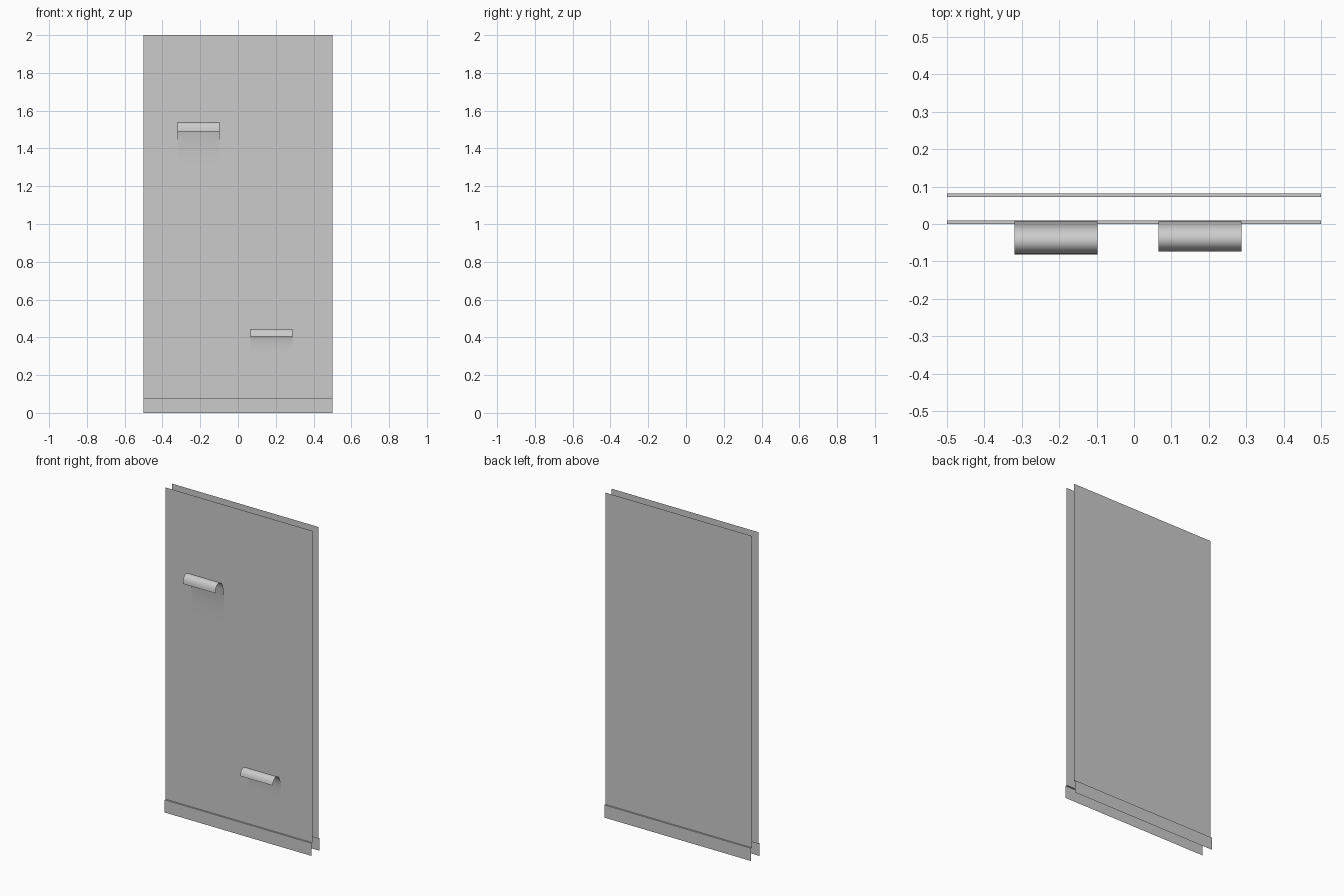
import bpy, bmesh, math
from mathutils.geometry import interpolate_bezier
from mathutils import Vector

if "Cube" in bpy.data.objects:
    bpy.data.objects.remove(bpy.data.objects["Cube"])


def sheet(name, profile, x0, x1, flip=False, smooth=False):
    """Sweep a (y, z) profile along x as a zero-thickness surface."""
    bm = bmesh.new()
    a = [bm.verts.new((x0, y, z)) for y, z in profile]
    b = [bm.verts.new((x1, y, z)) for y, z in profile]
    for i in range(len(profile) - 1):
        f = [a[i], b[i], b[i + 1], a[i + 1]]
        bm.faces.new(f[::-1] if flip else f)
    me = bpy.data.meshes.new(name)
    bm.to_mesh(me)
    bm.free()
    ob = bpy.data.objects.new(name, me)
    bpy.context.collection.objects.link(ob)
    if smooth:
        bpy.context.view_layer.objects.active = ob
        ob.select_set(True)
        bpy.ops.object.shade_smooth_by_angle(angle=math.radians(40))
        ob.select_set(False)
    return ob


def bezier(pts, n):
    return [(p.x, p.y) for p in interpolate_bezier(*[Vector((y, z, 0)) for y, z in pts], n)]


# two wall faces, each with a skirting step at the bottom
for name, wall_y, board_y, flip in (("front_wall", 0.010, 0.0, False),
                                    ("back_wall", 0.072, 0.082, True)):
    sheet(name, [(board_y, 0), (board_y, 0.078), (wall_y, 0.078), (wall_y, 2)],
          -0.5, 0.5, flip)

# upper wallpaper curl: peels off the wall, then rolls forward and down
rise = bezier([(0.009, 1.28), (0.009, 1.36), (0.006, 1.43), (-0.003, 1.49)], 8)
roll = bezier([(-0.003, 1.49), (-0.013, 1.557), (-0.082, 1.557), (-0.081, 1.49)], 12)
sheet("upper_paper_curl", rise + roll[1:], -0.32, -0.098, smooth=True)

# lower wallpaper curl
rise = bezier([(0.009, 0.30), (0.009, 0.34), (0.008, 0.37), (0.003, 0.395)], 6)
roll = bezier([(0.003, 0.395), (-0.010, 0.46), (-0.068, 0.46), (-0.074, 0.405)], 12)
sheet("lower_paper_curl", rise + roll[1:], 0.066, 0.288, smooth=True)
